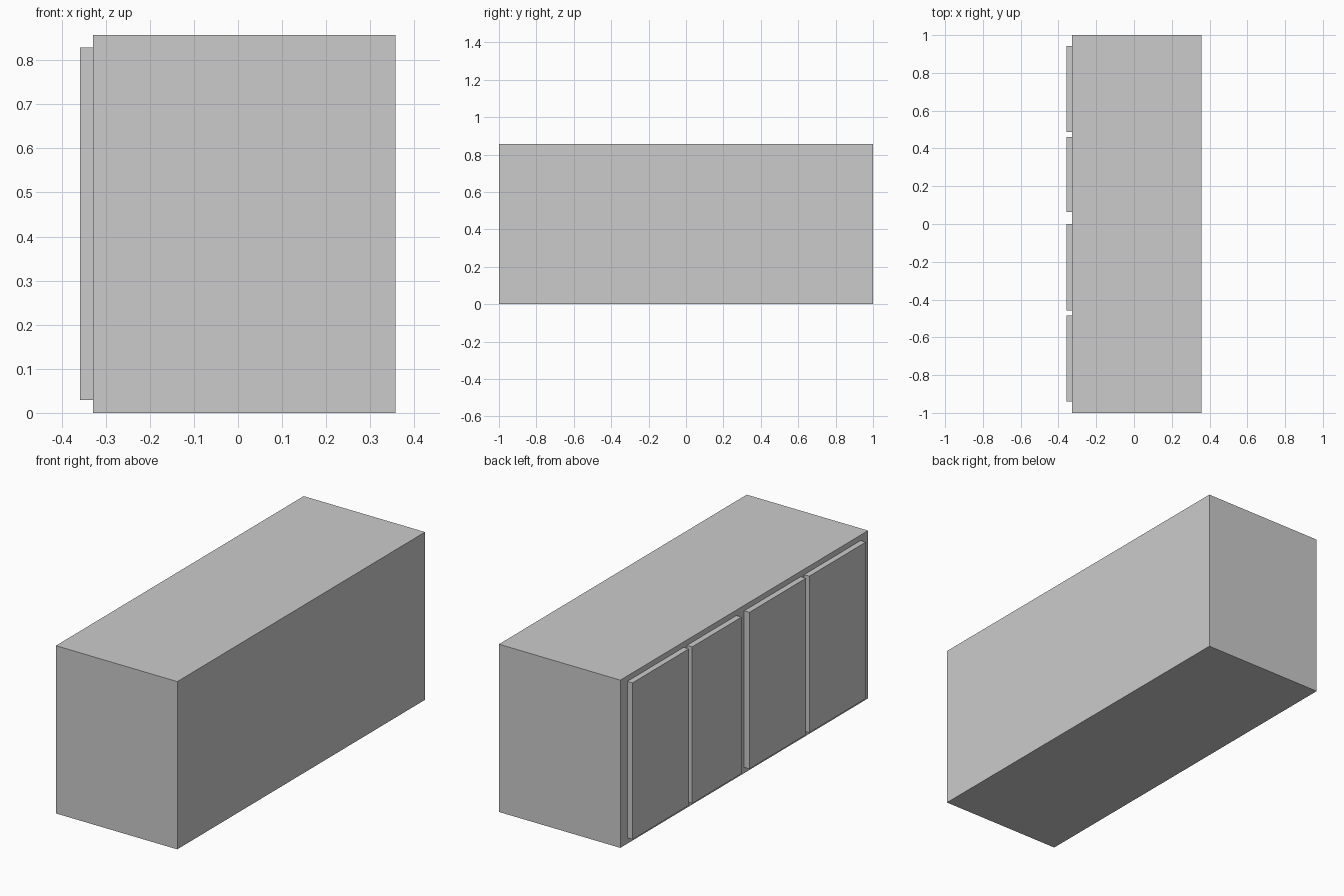
import bpy

if "Cube" in bpy.data.objects:
    bpy.data.objects.remove(bpy.data.objects["Cube"])


def box(name, x, y, z):
    """Add a box spanning the given (min, max) ranges."""
    bpy.ops.mesh.primitive_cube_add(size=1)
    obj = bpy.context.object
    obj.name = name
    obj.location = [(a + b) / 2 for a, b in (x, y, z)]
    obj.scale = [b - a for a, b in (x, y, z)]
    bpy.ops.object.transform_apply(location=False, rotation=False, scale=True)
    return obj


# Cabinet body
box("cabinet_body", (-0.329, 0.357), (-1.0, 1.0), (0.0, 0.857))

# Door panels on the -x face; the second one is narrower
door_spans = [(0.488, 0.943), (0.063, 0.461), (-0.457, 0.0), (-0.94, -0.484)]
for i, span in enumerate(door_spans, 1):
    box(f"door_panel_{i}", (-0.358, -0.329), span, (0.029, 0.829))
